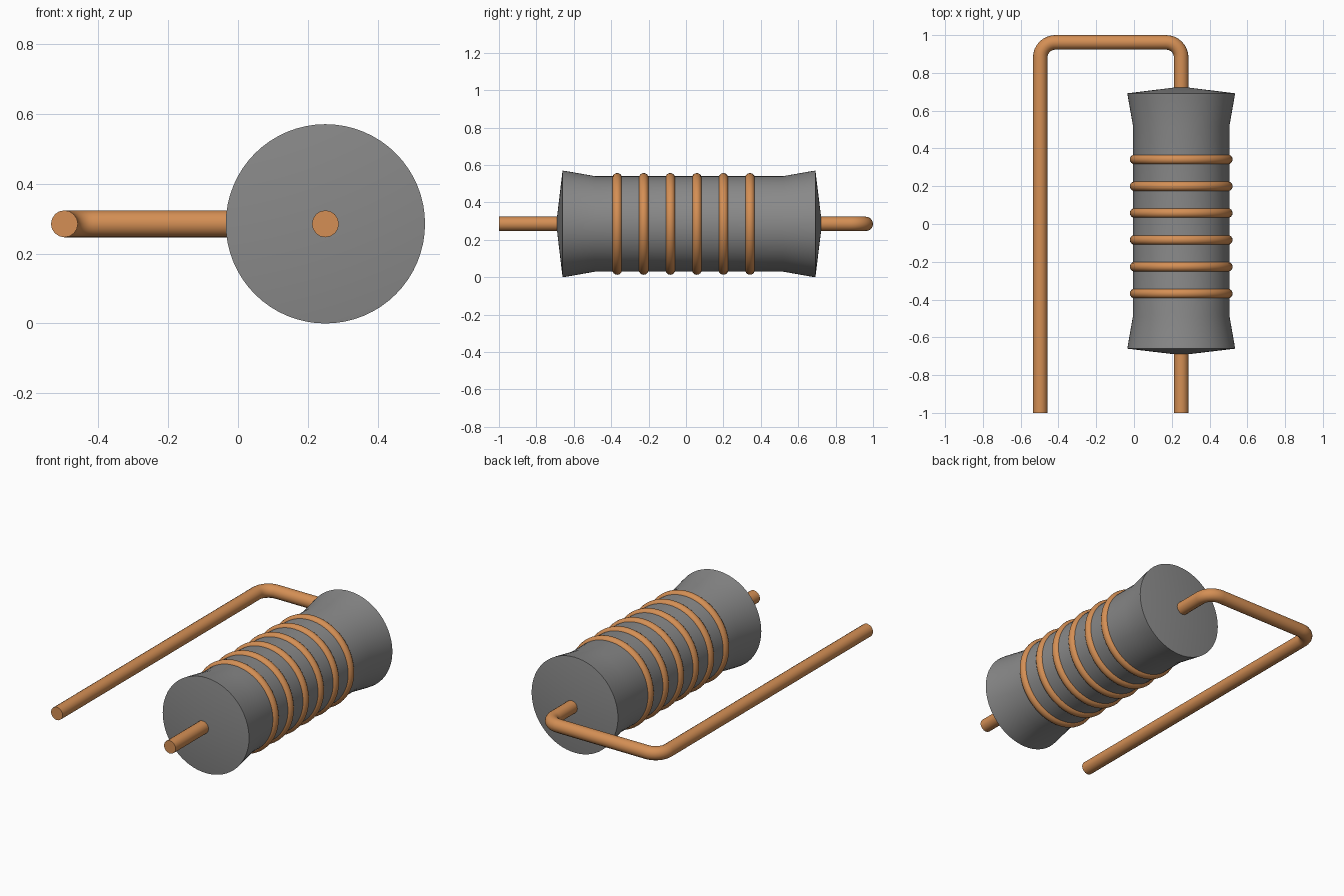
import bpy
import bmesh
from math import pi, sin, cos, radians

if "Cube" in bpy.data.objects:
    bpy.data.objects.remove(bpy.data.objects["Cube"])

AX, AZ = 0.25, 0.285   # body axis position
WIRE_R = 0.0385


def material(name, color):
    mat = bpy.data.materials.new(name)
    mat.diffuse_color = (*color, 1)
    mat.use_nodes = True
    mat.node_tree.nodes["Principled BSDF"].inputs["Base Color"].default_value = mat.diffuse_color
    return mat


copper = material("copper", (0.66, 0.275, 0.09))
ceramic = material("ceramic", (0.25, 0.25, 0.25))


def finish(obj, mat, angle=30):
    bpy.ops.object.select_all(action='DESELECT')
    obj.select_set(True)
    bpy.context.view_layer.objects.active = obj
    obj.data.materials.append(mat)
    bpy.ops.object.shade_smooth_by_angle(angle=radians(angle))


def lathe(name, profile, segments=64):
    """Revolve (radius, y) points around the body axis; ends close to a point."""
    bm = bmesh.new()
    verts = [bm.verts.new((AX + r, y, AZ)) for r, y in profile]
    edges = [bm.edges.new(pair) for pair in zip(verts, verts[1:])]
    bmesh.ops.spin(bm, geom=verts + edges, cent=(AX, 0, AZ), axis=(0, 1, 0),
                   angle=2 * pi, steps=segments, use_duplicate=False)
    bmesh.ops.remove_doubles(bm, verts=bm.verts, dist=1e-4)
    bmesh.ops.recalc_face_normals(bm, faces=bm.faces)
    mesh = bpy.data.meshes.new(name)
    bm.to_mesh(mesh)
    bm.free()
    obj = bpy.data.objects.new(name, mesh)
    bpy.context.collection.objects.link(obj)
    return obj


# Flared ceramic body with shallow conical ends
body = lathe("body", [(0, -0.694), (0.285, -0.66), (0.282, -0.638),
                      (0.255, -0.485), (0.255, 0.518), (0.282, 0.671),
                      (0.285, 0.692), (0, 0.727)])
finish(body, ceramic)

# Copper bands around the body
for i in range(6):
    bpy.ops.mesh.primitive_torus_add(
        location=(AX, -0.368 + i * 0.142, AZ), rotation=(pi / 2, 0, 0),
        major_radius=0.246, minor_radius=0.026, major_segments=64, minor_segments=16)
    ring = bpy.context.object
    ring.name = f"band_{i + 1}"
    finish(ring, copper, 60)

# Lead wire: through the body, then bent back alongside it
BEND, TOP, LEFT = 0.08, 1 - WIRE_R, -0.535 + WIRE_R


def arc(cx, cy, start):
    return [(cx + BEND * cos(start + t * pi / 16), cy + BEND * sin(start + t * pi / 16))
            for t in range(9)]


path = ([(AX, -1)] + arc(AX - BEND, TOP - BEND, 0)
        + arc(LEFT + BEND, TOP - BEND, pi / 2) + [(LEFT, -1)])
curve = bpy.data.curves.new("lead_wire", 'CURVE')
curve.dimensions = '3D'
curve.bevel_depth = WIRE_R
curve.bevel_resolution = 6
curve.use_fill_caps = True
spline = curve.splines.new('POLY')
spline.points.add(len(path) - 1)
for p, (x, y) in zip(spline.points, path):
    p.co = (x, y, AZ, 1)
wire = bpy.data.objects.new("lead_wire", curve)
bpy.context.collection.objects.link(wire)
bpy.ops.object.select_all(action='DESELECT')
wire.select_set(True)
bpy.context.view_layer.objects.active = wire
bpy.ops.object.convert(target='MESH')
finish(bpy.context.object, copper, 40)
